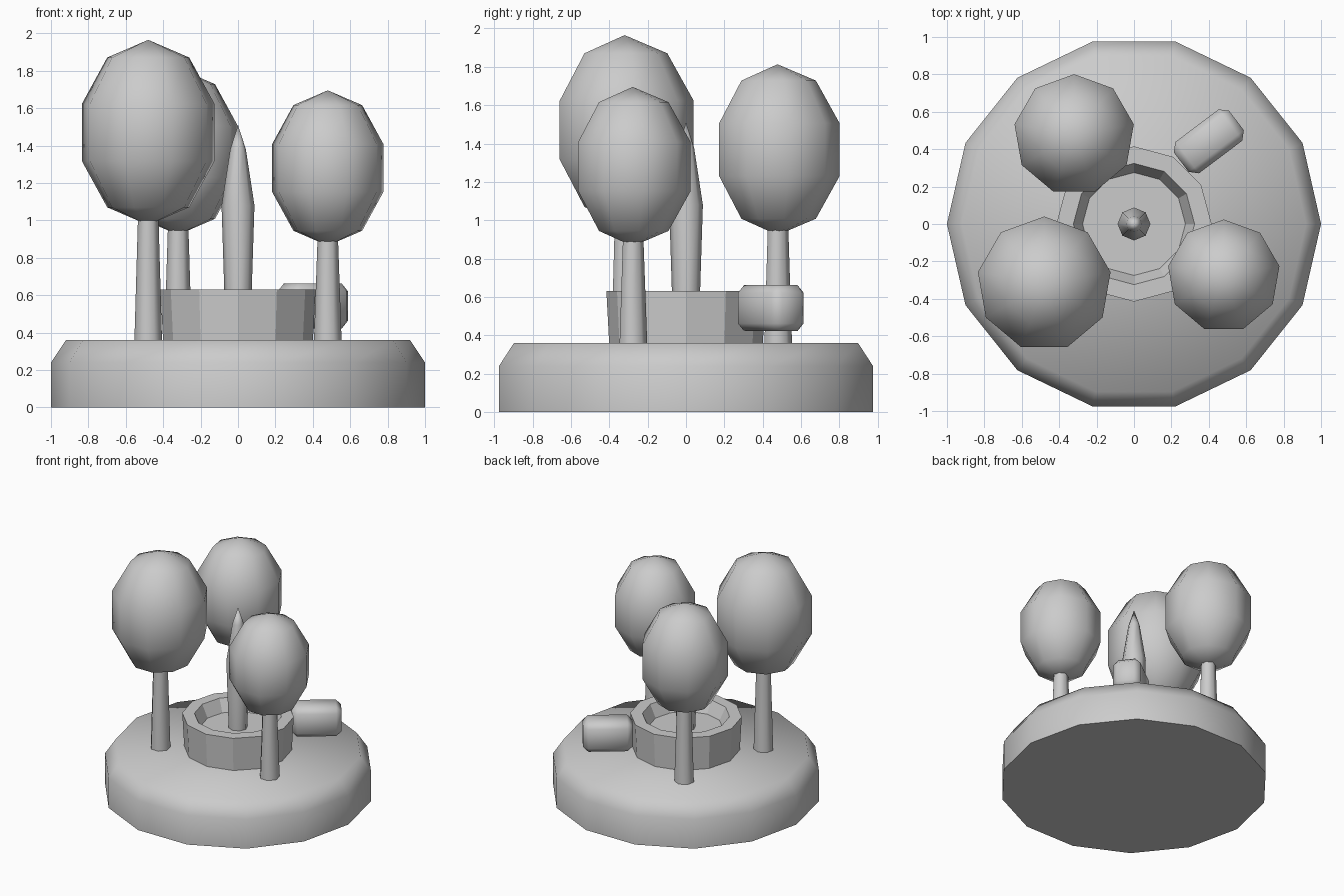
import bpy, bmesh, math

cube = bpy.data.objects.get("Cube")
if cube:
    bpy.data.objects.remove(cube, do_unlink=True)

grey = bpy.data.materials.new("plain_grey")
grey.use_nodes = True
grey.diffuse_color = (0.6, 0.6, 0.6, 1)
grey.node_tree.nodes["Principled BSDF"].inputs["Base Color"].default_value = (0.6, 0.6, 0.6, 1)


def finish(name, bm, place, smooth):
    """Turn a bmesh into a shaded object."""
    bmesh.ops.recalc_face_normals(bm, faces=bm.faces)
    mesh = bpy.data.meshes.new(name)
    bm.to_mesh(mesh)
    bm.free()
    mesh.materials.append(grey)
    obj = bpy.data.objects.new(name, mesh)
    obj.location = place
    bpy.context.collection.objects.link(obj)
    bpy.ops.object.select_all(action="DESELECT")
    obj.select_set(True)
    bpy.context.view_layer.objects.active = obj
    if smooth:
        bpy.ops.object.shade_smooth_by_angle(angle=math.radians(smooth))
    return obj


def lathe(name, profile, sides, place=(0, 0, 0), start=math.pi / 2, smooth=60):
    """Spin (radius, height) points round z; zero radius makes a tip, open ends are capped."""
    bm = bmesh.new()
    rings = []
    for r, z in profile:
        if r == 0:
            rings.append([bm.verts.new((0, 0, z))] * sides)
            continue
        angles = [start + math.tau * i / sides for i in range(sides)]
        rings.append([bm.verts.new((r * math.cos(a), r * math.sin(a), z)) for a in angles])
    for low, high in zip(rings, rings[1:]):
        for i in range(sides):
            j = (i + 1) % sides
            corners = list(dict.fromkeys((low[i], low[j], high[j], high[i])))
            bm.faces.new(corners)
    for (r, z), ring in ((profile[0], rings[0]), (profile[-1], rings[-1])):
        if r > 0:
            bm.faces.new(ring)
    return finish(name, bm, place, smooth)


# Island base with a sloped rim
lathe("base", [(1, 0), (1, 0.24), (0.92, 0.36)], 14, start=0)

# Faceted basin with a sunken floor
lathe("basin", [(0.40, 0.35), (0.415, 0.63), (0.324, 0.63), (0.275, 0.53)], 12, smooth=0)

# Central spire
lathe("spire", [(0.07, 0.52), (0.088, 1.08), (0.042, 1.38), (0, 1.51)], 8)

# Trees: name, x, y, crown centre height, crown half height
trees = [
    ("front_right", -0.48, -0.32, 1.47, 0.495),
    ("back_right", -0.32, 0.477, 1.368, 0.445),
    ("front_left", 0.48, -0.278, 1.28, 0.415),
]
for name, x, y, z, half in trees:
    steps = [math.pi * k / 5 for k in range(6)]
    crown = [(0.765 * half * math.sin(a) if 0 < k < 5 else 0, -half * math.cos(a))
             for k, a in enumerate(steps)]
    lathe(name + "_crown", crown, 9, (x, y, z))
    lathe(name + "_trunk", [(0.076, 0.35), (0.056, z - half * 0.9)], 7, (x, y, 0))

# Chamfered block beside the basin
bm = bmesh.new()
bmesh.ops.create_cube(bm, size=1)
bmesh.ops.scale(bm, vec=(0.37, 0.21, 0.24), verts=bm.verts)
bmesh.ops.bevel(bm, geom=bm.edges[:], offset=0.04, segments=1, affect="EDGES")
block = finish("block", bm, (0.4, 0.442, 0.542), 60)
block.rotation_euler.z = math.radians(37)
